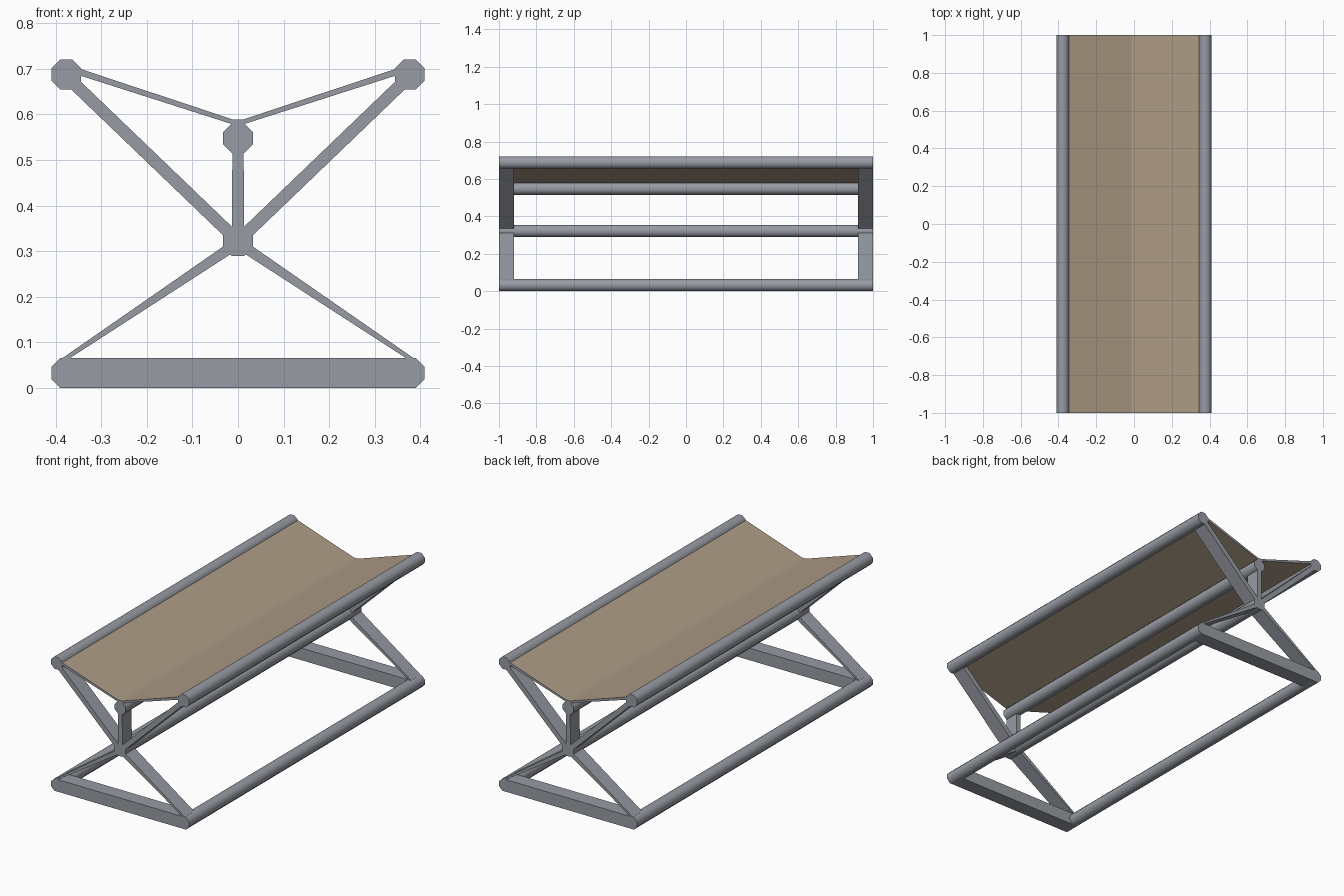
import bpy, bmesh, math

if "Cube" in bpy.data.objects:
    bpy.data.objects.remove(bpy.data.objects["Cube"])


def material(name, rgb):
    m = bpy.data.materials.new(name)
    m.diffuse_color = (*rgb, 1)
    m.use_nodes = True
    m.node_tree.nodes["Principled BSDF"].inputs["Base Color"].default_value = m.diffuse_color
    return m


METAL = material("grey metal", (0.31, 0.33, 0.37))
CLOTH = material("tan cloth", (0.42, 0.33, 0.235))


def prism(name, profile, y0, y1, mat):
    """Extrude an (x, z) profile along y."""
    bm = bmesh.new()
    face = bm.faces.new([bm.verts.new((x, y0, z)) for x, z in profile])
    ext = bmesh.ops.extrude_face_region(bm, geom=[face])
    verts = [g for g in ext["geom"] if isinstance(g, bmesh.types.BMVert)]
    bmesh.ops.translate(bm, verts=verts, vec=(0, y1 - y0, 0))
    bmesh.ops.recalc_face_normals(bm, faces=bm.faces)
    me = bpy.data.meshes.new(name)
    bm.to_mesh(me)
    bm.free()
    me.materials.append(mat)
    ob = bpy.data.objects.new(name, me)
    bpy.context.collection.objects.link(ob)
    return ob


def rail(name, x, z, apothem=0.0325):
    """Full-length octagonal tube."""
    r = apothem / math.cos(math.pi / 8)
    pts = [(x + r * math.cos((i + 0.5) * math.pi / 4),
            z + r * math.sin((i + 0.5) * math.pi / 4)) for i in range(8)]
    ob = prism(name, pts, -1, 1, METAL)
    for o in bpy.context.selected_objects:
        o.select_set(False)
    ob.select_set(True)
    bpy.context.view_layer.objects.active = ob
    bpy.ops.object.shade_smooth_by_angle(angle=math.radians(50))


def beam(name, a, b, wa, wb, y0, y1):
    """Flat bar from a to b in the xz plane, width wa tapering to wb."""
    dx, dz = b[0] - a[0], b[1] - a[1]
    n = math.hypot(dx, dz)
    nx, nz = -dz / n / 2, dx / n / 2
    prism(name, [(a[0] + nx * wa, a[1] + nz * wa), (b[0] + nx * wb, b[1] + nz * wb),
                 (b[0] - nx * wb, b[1] - nz * wb), (a[0] - nx * wa, a[1] - nz * wa)],
          y0, y1, METAL)


# long rails
rail("centre_pivot_rail", 0, 0.322)
rail("centre_support_rail", 0, 0.548)
for s, side in ((-1, "left"), (1, "right")):
    rail(f"upper_{side}_rail", s * 0.377, 0.6875)
    rail(f"lower_{side}_rail", s * 0.377, 0.0325)

# crossed end frames
for y0, y1, end in ((-1, -0.92, "front"), (0.92, 1, "back")):
    for s, side in ((-1, "left"), (1, "right")):
        beam(f"{end}_upper_{side}_leg", (0, 0.322), (s * 0.377, 0.684), 0.027, 0.027, y0, y1)
        beam(f"{end}_lower_{side}_leg", (0, 0.318), (s * 0.382, 0.062), 0.024, 0.009, y0, y1)
    beam(f"{end}_post", (0, 0.322), (0, 0.548), 0.028, 0.024, y0, y1)
    beam(f"{end}_foot_bar", (-0.377, 0.0325), (0.377, 0.0325), 0.065, 0.065, y0, y1)

# sagging cloth seat, with grey hems on the two short ends
top = [(-0.352, 0.702), (-0.012, 0.589), (0.012, 0.589), (0.352, 0.702)]
bottom = [(0.352, 0.687), (0.0, 0.5745), (-0.352, 0.687)]
seat = prism("cloth_seat", top + bottom, -1, 1, CLOTH)
seat.data.materials.append(METAL)
for p in seat.data.polygons:
    if abs(p.normal.y) > 0.9:
        p.material_index = 1
